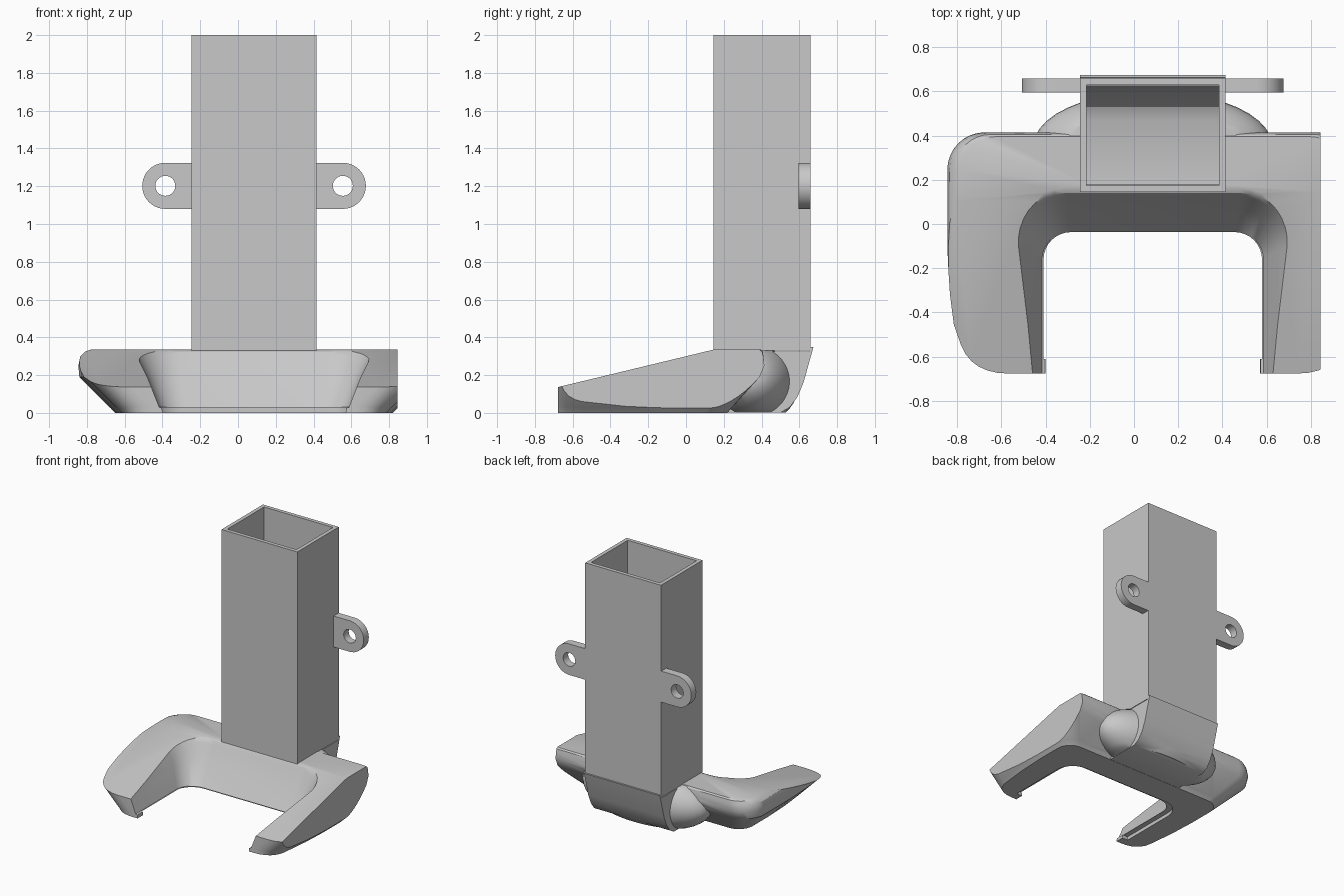
import bpy
import bmesh
from math import cos, sin, pi, radians
from mathutils import Vector

if "Cube" in bpy.data.objects:
    bpy.data.objects.remove(bpy.data.objects["Cube"], do_unlink=True)

CX = 0.085          # centre line of the duct
FRONT = -0.677      # front of the two arms

grey = bpy.data.materials.new("plain grey")
grey.use_nodes = True
grey.diffuse_color = (0.58, 0.58, 0.58, 1)
grey.node_tree.nodes["Principled BSDF"].inputs["Base Color"].default_value = (0.58, 0.58, 0.58, 1)


def finish(name, bm):
    bmesh.ops.recalc_face_normals(bm, faces=bm.faces)
    mesh = bpy.data.meshes.new(name)
    bm.to_mesh(mesh)
    bm.free()
    mesh.materials.append(grey)
    obj = bpy.data.objects.new(name, mesh)
    bpy.context.scene.collection.objects.link(obj)
    return obj


def loft(name, rings, closed=False):
    """Skin matching rings; cap the ends, or join last to first when closed."""
    bm = bmesh.new()
    rows = [[bm.verts.new(p) for p in ring] for ring in rings]
    pairs = list(zip(rows, rows[1:]))
    if closed:
        pairs.append((rows[-1], rows[0]))
    else:
        bm.faces.new(rows[0])
        bm.faces.new(rows[-1])
    n = len(rows[0])
    for a, b in pairs:
        for i in range(n):
            j = (i + 1) % n
            bm.faces.new((a[i], a[j], b[j], b[i]))
    return finish(name, bm)


def prism(name, points, axis, start, end):
    def place(p, t):
        return {"x": (t, p[0], p[1]), "y": (p[0], t, p[1]), "z": (p[0], p[1], t)}[axis]
    return loft(name, [[place(p, t) for p in points] for t in (start, end)])


def activate(obj):
    bpy.ops.object.select_all(action="DESELECT")
    obj.select_set(True)
    bpy.context.view_layer.objects.active = obj


def combine(obj, other, operation):
    activate(obj)
    mod = obj.modifiers.new("combine", "BOOLEAN")
    mod.operation = operation
    mod.solver = "EXACT"
    mod.object = other
    bpy.ops.object.modifier_apply(modifier=mod.name)
    bpy.data.objects.remove(other, do_unlink=True)


def smooth(obj, angle=32):
    activate(obj)
    bpy.ops.object.shade_smooth_by_angle(angle=radians(angle))


def arc(cx, cy, r, a, b, n=8):
    return [(cx + r * cos(a + (b - a) * i / n), cy + r * sin(a + (b - a) * i / n))
            for i in range(n + 1)]


def mirrored(half):
    """Close a half outline that starts and ends on the centre line."""
    other = [(-x, y) for x, y in reversed(half[1:-1])]
    return [(CX + x, y) for x, y in half + other]


def inner_edge(half_width, y, r):
    return arc(half_width - r, y - r, r, 0, pi / 2)


def horseshoe(outer, back, r_back, inner, inner_y, r_inner):
    # The nose always ends outside the inner wall, so the outline never crosses itself
    nose_end = max(outer - 0.22, inner + 0.04)
    p, c, q = [Vector(v) for v in ((outer - 0.035, -0.55), (outer - 0.055, FRONT),
                                   (nose_end, FRONT))]
    nose = [tuple(p * (1 - t) ** 2 + c * 2 * t * (1 - t) + q * t * t)
            for t in [i / 6 for i in range(7)]]
    half = [(0, back)] + arc(outer - r_back, back - r_back, r_back, pi / 2, 0)
    half += [(outer, -0.1), (outer - 0.01, -0.32)] + nose + [(inner, FRONT)]
    half += inner_edge(inner, inner_y, r_inner) + [(0, inner_y)]
    return mirrored(half)


# Horseshoe base: stacked outlines, undercut outside and flared inside
levels = [
    (0.0, 0.735, 0.22, 0.12, 0.485, -0.040, 0.12),
    (0.026, 0.76, 0.24, 0.12, 0.487, -0.038, 0.12),
    (0.030, 0.765, 0.245, 0.12, 0.502, -0.035, 0.13),
    (0.19, 0.925, 0.39, 0.16, 0.565, 0.06, 0.18),
    (0.25, 0.93, 0.415, 0.17, 0.595, 0.10, 0.21),
    (0.30, 0.92, 0.41, 0.17, 0.62, 0.125, 0.23),
    (0.325, 0.895, 0.405, 0.16, 0.635, 0.14, 0.24),
    (0.335, 0.865, 0.395, 0.15, 0.65, 0.16, 0.25),
]
base = loft("duct_base", [[(x, y, lv[0]) for x, y in horseshoe(*lv[1:])] for lv in levels])

# Slope the arms down to the front, and trim one side flat
slope = prism("slope_cutter", [(0.15, 0.336), (-0.9, 0.083), (-0.9, 0.6), (0.15, 0.6)], "x", -2, 2)
combine(base, slope, "DIFFERENCE")
side = prism("side_cutter", [(-1, -1), (1, -1), (1, 1), (-1, 1)], "x", 0.845, 1.5)
combine(base, side, "DIFFERENCE")

# Rounded bulge behind the base
bm = bmesh.new()
bmesh.ops.create_uvsphere(bm, u_segments=40, v_segments=24, radius=1)
# Trim the ball flat below and above
for z in (-0.7, 0.7):
    bmesh.ops.bisect_plane(bm, geom=bm.verts[:] + bm.edges[:] + bm.faces[:],
                           plane_co=(0, 0, z), plane_no=(0, 0, z), clear_outer=True)
bmesh.ops.holes_fill(bm, edges=[e for e in bm.edges if e.is_boundary], sides=0)
for v in bm.verts:
    v.co = (CX + 0.54 * v.co.x, 0.355 + 0.245 * v.co.y, 0.167 + 0.235 * v.co.z)
combine(base, finish("bulge", bm), "UNION")

# Curved back plate rising to a lip behind the tube
plate = [(0.2, 0.001), (0.5, 0.001), (0.55, 0.03), (0.59, 0.085), (0.622, 0.16),
         (0.675, 0.35), (0.662, 0.35), (0.65, 0.325), (0.2, 0.325)]
combine(base, prism("back_plate", plate, "x", -0.245, 0.415), "UNION")

# Hollow under the tube
hollow = [(0.18, 0.5), (0.18, 0.05), (0.47, 0.04), (0.53, 0.07), (0.585, 0.16),
          (0.625, 0.3), (0.629, 0.5)]
combine(base, prism("hollow_cutter", hollow, "x", -0.214, 0.384), "DIFFERENCE")

# Outlet slit along the inside bottom edge
slit_half = [(0, 0.005)] + inner_edge(0.535, 0.005, 0.15)[::-1]
slit_half += [(0.535, -0.61), (0.44, -0.61)] + inner_edge(0.44, -0.09, 0.09) + [(0, -0.09)]
combine(base, prism("slit_cutter", mirrored(slit_half), "z", -0.02, 0.028), "DIFFERENCE")
smooth(base)


# Square tube, open at the top
def rectangle(inset, z):
    x0, x1, y0, y1 = -0.245 + inset, 0.415 - inset, 0.145 + inset, 0.66 - inset
    return [(x0, y0, z), (x1, y0, z), (x1, y1, z), (x0, y1, z)]


loft("square_tube", [rectangle(0, 0.33), rectangle(0, 2), rectangle(0.03, 2),
                     rectangle(0.03, 0.33)], closed=True)

# Mounting tabs with screw holes
for name, sign in (("left_tab", 1), ("right_tab", -1)):
    hx, hz = CX + sign * 0.47, 1.202
    outline = [(hx + sign * x, hz + z) for x, z in arc(0, 0, 0.122, -pi / 2, pi / 2, 20)]
    outline += [(hx - sign * 0.141, hz + 0.122), (hx - sign * 0.141, hz - 0.122)]
    tab = prism(name, outline, "y", 0.596, 0.659)
    hole = prism("hole_cutter", arc(hx, hz, 0.053, 0, 2 * pi, 28)[:-1], "y", 0.5, 0.8)
    combine(tab, hole, "DIFFERENCE")
    smooth(tab)
